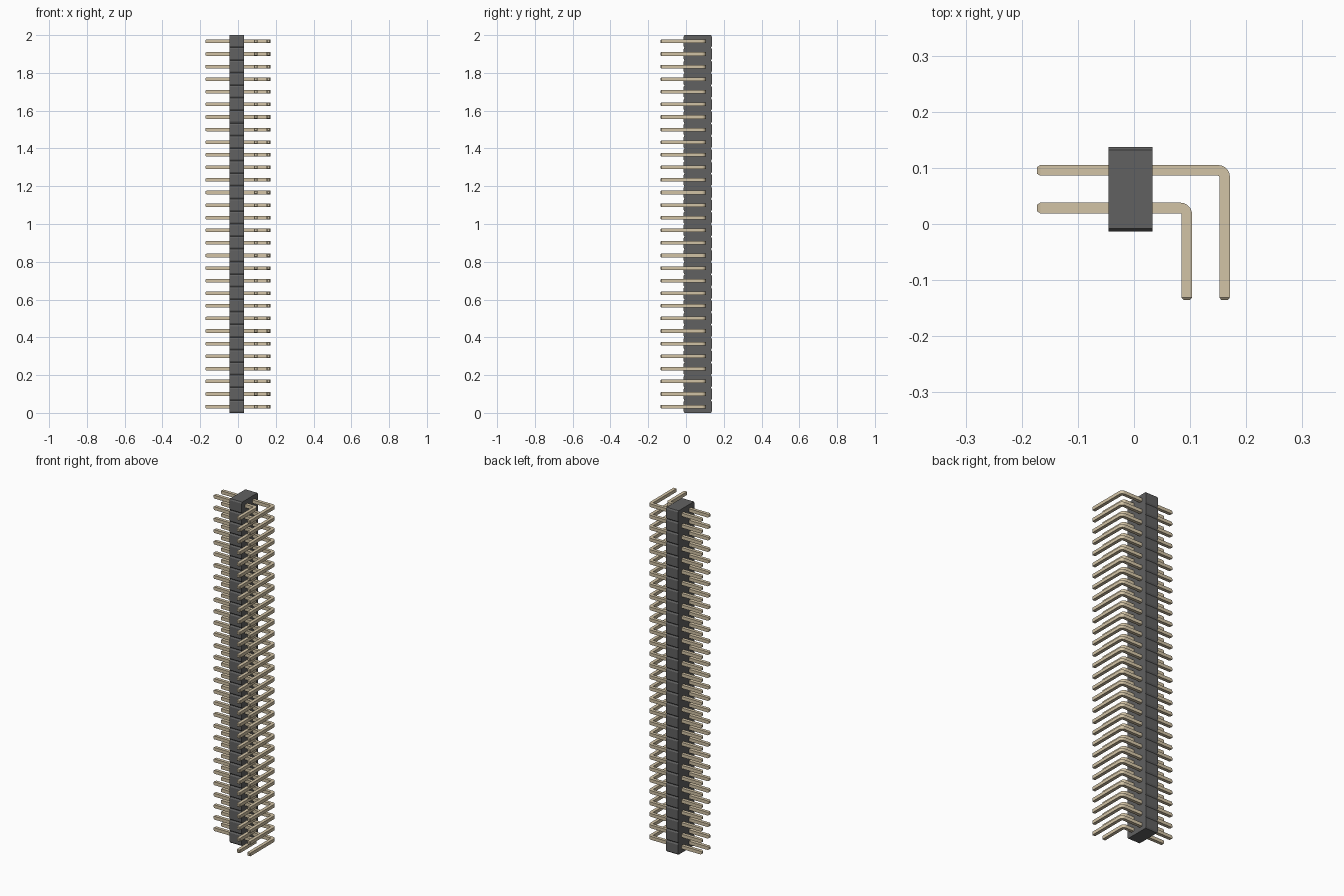
import bpy, bmesh, math

if "Cube" in bpy.data.objects:
    bpy.data.objects.remove(bpy.data.objects["Cube"])

COUNT = 30
PITCH = 2.0 / COUNT
W = 0.019            # pin width


def material(name, rgb):
    m = bpy.data.materials.new(name)
    m.diffuse_color = (*rgb, 1)
    m.use_nodes = True
    m.node_tree.nodes["Principled BSDF"].inputs["Base Color"].default_value = m.diffuse_color
    return m


def make_object(name, bm, mat):
    bmesh.ops.recalc_face_normals(bm, faces=bm.faces)
    me = bpy.data.meshes.new(name)
    bm.to_mesh(me)
    bm.free()
    me.materials.append(mat)
    ob = bpy.data.objects.new(name, me)
    bpy.context.collection.objects.link(ob)
    return ob


plastic = material("black_plastic", (0.12, 0.12, 0.12))
metal = material("pin_metal", (0.65, 0.55, 0.38))


# Housing: side profile notched between positions, extruded along x
def housing(x0, x1, y0, y1, cy, cz):
    front, back = [], []
    for i in range(COUNT):
        a, b = i * PITCH, (i + 1) * PITCH
        lower = [(cy, a)] if i == 0 else []      # notch bottoms are shared
        steps = lower + [(0, a + cz), (0, b - cz), (cy, b)]
        front += [(y0 + d, z) for d, z in steps]
        back += [(y1 - d, z) for d, z in steps]
    bm = bmesh.new()
    face = bm.faces.new([bm.verts.new((x0, y, z)) for y, z in front + back[::-1]])
    ext = bmesh.ops.extrude_face_region(bm, geom=[face], use_keep_orig=True)
    moved = [v for v in ext["geom"] if isinstance(v, bmesh.types.BMVert)]
    bmesh.ops.translate(bm, verts=moved, vec=(x1 - x0, 0, 0))
    return make_object("housing", bm, plastic)


housing(-0.045, 0.033, -0.013, 0.137, 0.005, 0.008)


# Bent square pin: rings swept along a straight, an elbow and a second straight
def pin_row(name, y, x_bend, x_tip=-0.173, y_tip=-0.135):
    r = W / 2 + 0.002
    stations = [(x_tip, y, math.pi / 2, 0.6), (x_tip + 0.006, y, math.pi / 2, 1)]
    for k in range(7):
        a = math.pi / 2 * (1 - k / 6)
        stations.append((x_bend - r + r * math.cos(a), y - r + r * math.sin(a), a, 1))
    stations += [(x_bend, y_tip + 0.004, 0, 1), (x_bend, y_tip, 0, 0.65)]
    bm = bmesh.new()
    rings = []
    for px, py, a, s in stations:
        h = W / 2 * s
        rings.append([bm.verts.new((px + u * h * math.cos(a), py + u * h * math.sin(a),
                                    PITCH / 2 + v * h))
                      for u, v in ((-1, -1), (1, -1), (1, 1), (-1, 1))])
    for p, q in zip(rings, rings[1:]):
        for j in range(4):
            k = (j + 1) % 4
            bm.faces.new((p[j], p[k], q[k], q[j]))
    bm.faces.new(rings[0])
    bm.faces.new(rings[-1])
    ob = make_object(name, bm, metal)
    bpy.ops.object.select_all(action='DESELECT')
    ob.select_set(True)
    bpy.context.view_layer.objects.active = ob
    bpy.ops.object.shade_smooth_by_angle(angle=math.radians(25))
    # Repeat up the housing
    arr = ob.modifiers.new("repeat", 'ARRAY')
    arr.count = COUNT
    arr.use_relative_offset = False
    arr.use_constant_offset = True
    arr.constant_offset_displace = (0, 0, PITCH)


pin_row("inner_pins", 0.0285, 0.094)
pin_row("outer_pins", 0.0955, 0.1615)
